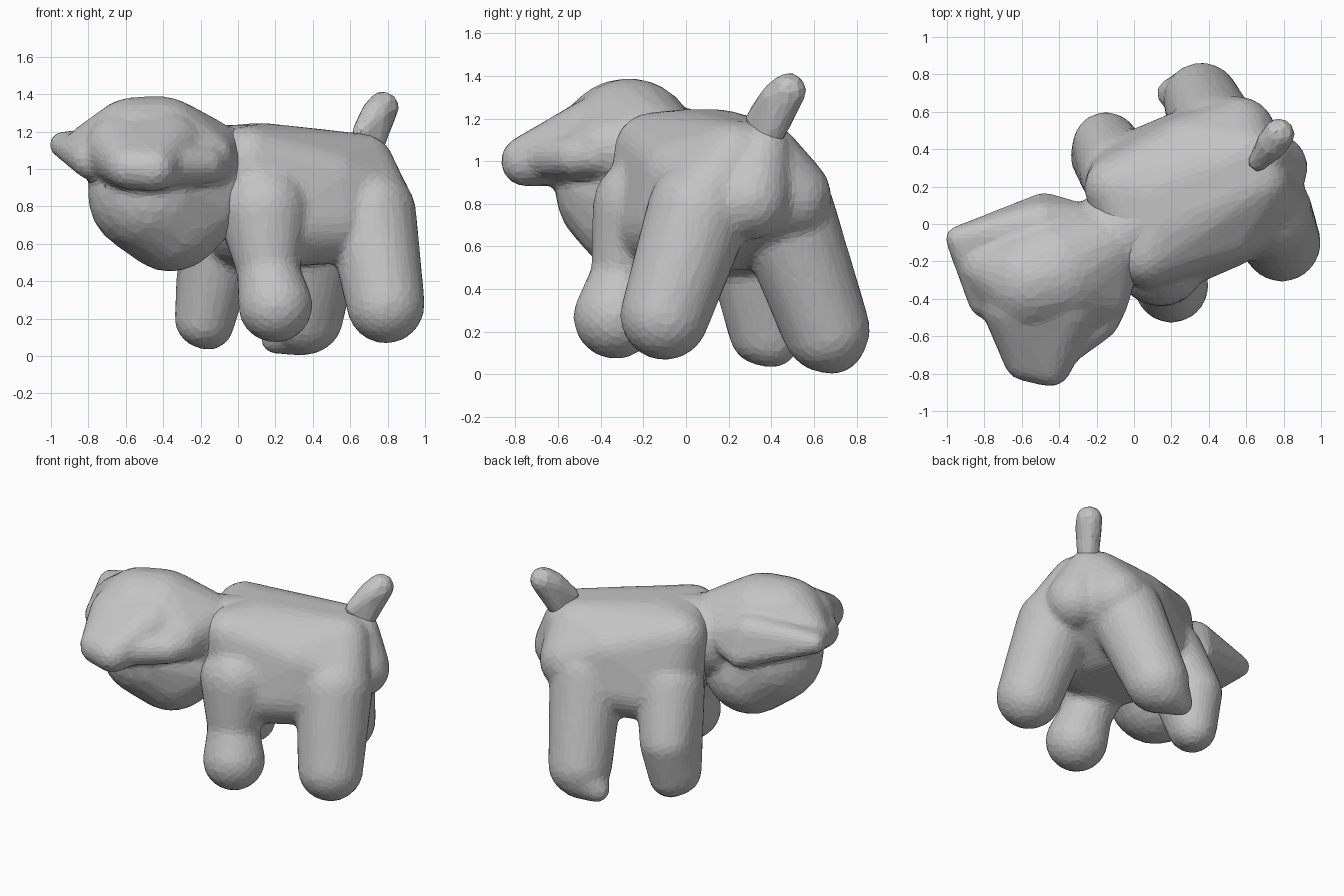
import bpy, bmesh
from mathutils import Matrix, Vector

cube = bpy.data.objects.get("Cube")
if cube:
    bpy.data.objects.remove(cube, do_unlink=True)

# One plain grey for the whole toy
grey = bpy.data.materials.new("plain_grey")
grey.use_nodes = True
colour = (0.55, 0.55, 0.55, 1)
grey.diffuse_color = colour
shader = grey.node_tree.nodes["Principled BSDF"]
shader.inputs["Base Color"].default_value = colour
shader.inputs["Roughness"].default_value = 0.9


def add_blob(bm, balls):
    """Stretch a skin over a few balls given as (x, y, z, radius)."""
    part = bmesh.new()
    for x, y, z, r in balls:
        bmesh.ops.create_icosphere(part, subdivisions=3, radius=r,
                                   matrix=Matrix.Translation((x, y, z)))
    hull = bmesh.ops.convex_hull(part, input=part.verts[:])
    loose = {g for g in hull["geom_interior"] + hull["geom_unused"]
             if isinstance(g, bmesh.types.BMVert)}
    bmesh.ops.delete(part, geom=list(loose), context="VERTS")
    mesh = bpy.data.meshes.new("blob")
    part.to_mesh(mesh)
    part.free()
    bm.from_mesh(mesh)
    bpy.data.meshes.remove(mesh)


def soft_part(name, blobs, smoothing):
    """Fuse several blobs into one softly blended, faceted part."""
    bm = bmesh.new()
    for balls in blobs:
        add_blob(bm, balls)
    mesh = bpy.data.meshes.new(name)
    bm.to_mesh(mesh)
    bm.free()
    mesh.materials.append(grey)
    obj = bpy.data.objects.new(name, mesh)
    bpy.context.collection.objects.link(obj)
    remesh = obj.modifiers.new("fuse", "REMESH")
    remesh.mode = "VOXEL"
    remesh.voxel_size = 0.022
    smooth = obj.modifiers.new("soften", "SMOOTH")
    smooth.factor = 0.5
    smooth.iterations = smoothing
    facets = obj.modifiers.new("facets", "DECIMATE")
    facets.ratio = 0.15


# The trunk is turned in plan; u runs to the rump, v across
centre = Vector((0.3, 0.15))
along = Vector((0.92, 0.39))
across = Vector((-0.39, 0.92))


def trunk_pair(u, v, z, r):
    return [(*(centre + along * u + across * s), z, r) for s in (-v, v)]


# Broad shoulders narrowing to the rump, flanks flush with the legs
trunk = (trunk_pair(-0.34, 0.19, 1.05, 0.18) + trunk_pair(0.36, 0.07, 1.01, 0.18)
         + trunk_pair(-0.2, 0.08, 0.98, 0.265) + trunk_pair(0.1, 0.22, 0.93, 0.2)
         + trunk_pair(-0.25, 0.22, 0.7, 0.23) + trunk_pair(0.1, 0.22, 0.72, 0.23)
         + trunk_pair(0.36, 0.2, 0.83, 0.21))
rump = [(0.69, 0.36, 1.04, 0.13), (0.74, 0.3, 0.82, 0.19),
        (0.5, 0.23, 0.95, 0.25)]

# Legs, each from foot to hip
near_front_foot = [(0.2, -0.33, 0.27, 0.2), (0.16, -0.28, 0.46, 0.165)]
near_front_leg = [(0.16, -0.28, 0.46, 0.165), (0.14, -0.19, 0.78, 0.25)]
near_hind_leg = [(0.79, -0.1, 0.275, 0.21), (0.71, 0.06, 0.76, 0.245)]
far_front_leg = [(-0.18, 0.36, 0.2, 0.16), (-0.16, 0.4, 0.17, 0.14),
                 (-0.15, 0.42, 0.42, 0.18), (-0.07, 0.27, 0.74, 0.22)]
far_hind_leg = [(0.36, 0.66, 0.21, 0.205), (0.36, 0.6, 0.2, 0.15),
                (0.45, 0.46, 0.76, 0.24)]
far_hind_toe = [(0.2, 0.7, 0.09, 0.08), (0.34, 0.68, 0.17, 0.17)]
soft_part("body_and_legs", [trunk, rump, near_front_foot, near_front_leg,
                            near_hind_leg, far_front_leg, far_hind_leg,
                            far_hind_toe], 8)

# Head: broad overhanging crown, snout, ear ridge, round jaw and neck
crown = [(-0.55, -0.3, 1.1, 0.285), (-0.42, -0.26, 1.08, 0.31),
         (-0.78, -0.24, 1.11, 0.14), (-0.62, -0.5, 1.08, 0.15),
         (-0.35, -0.46, 1.08, 0.16), (-0.16, -0.38, 1.06, 0.14),
         (-0.2, -0.15, 1.04, 0.24)]
snout = [(-0.58, -0.72, 1.01, 0.12), (-0.45, -0.75, 1.0, 0.12),
         (-0.62, -0.42, 1.1, 0.2), (-0.37, -0.42, 1.1, 0.2)]
outer_ear = [(-0.94, -0.08, 1.13, 0.07), (-0.78, -0.4, 1.05, 0.11),
             (-0.5, 0.0, 1.12, 0.13), (-0.48, 0.08, 0.99, 0.09),
             (-0.28, 0.0, 1.05, 0.11)]
inner_ear = [(-0.13, -0.42, 1.03, 0.1), (-0.18, -0.52, 1.02, 0.1),
             (-0.42, -0.68, 1.02, 0.11), (-0.4, -0.35, 1.05, 0.15)]
jaw = [(-0.47, -0.28, 0.87, 0.335), (-0.36, -0.22, 0.75, 0.3),
       (-0.2, -0.2, 0.8, 0.22)]
neck = [(-0.18, -0.12, 0.97, 0.26), (0.07, 0.02, 0.97, 0.27)]
soft_part("head", [crown, snout, outer_ear, inner_ear, jaw, neck], 6)

# Upright stubby tail, flat across and swollen towards the tip
soft_part("tail", [[(0.66, 0.33, 1.2, 0.05), (0.71, 0.39, 1.12, 0.07),
                    (0.74, 0.43, 1.29, 0.085), (0.775, 0.48, 1.33, 0.085)]], 2)
